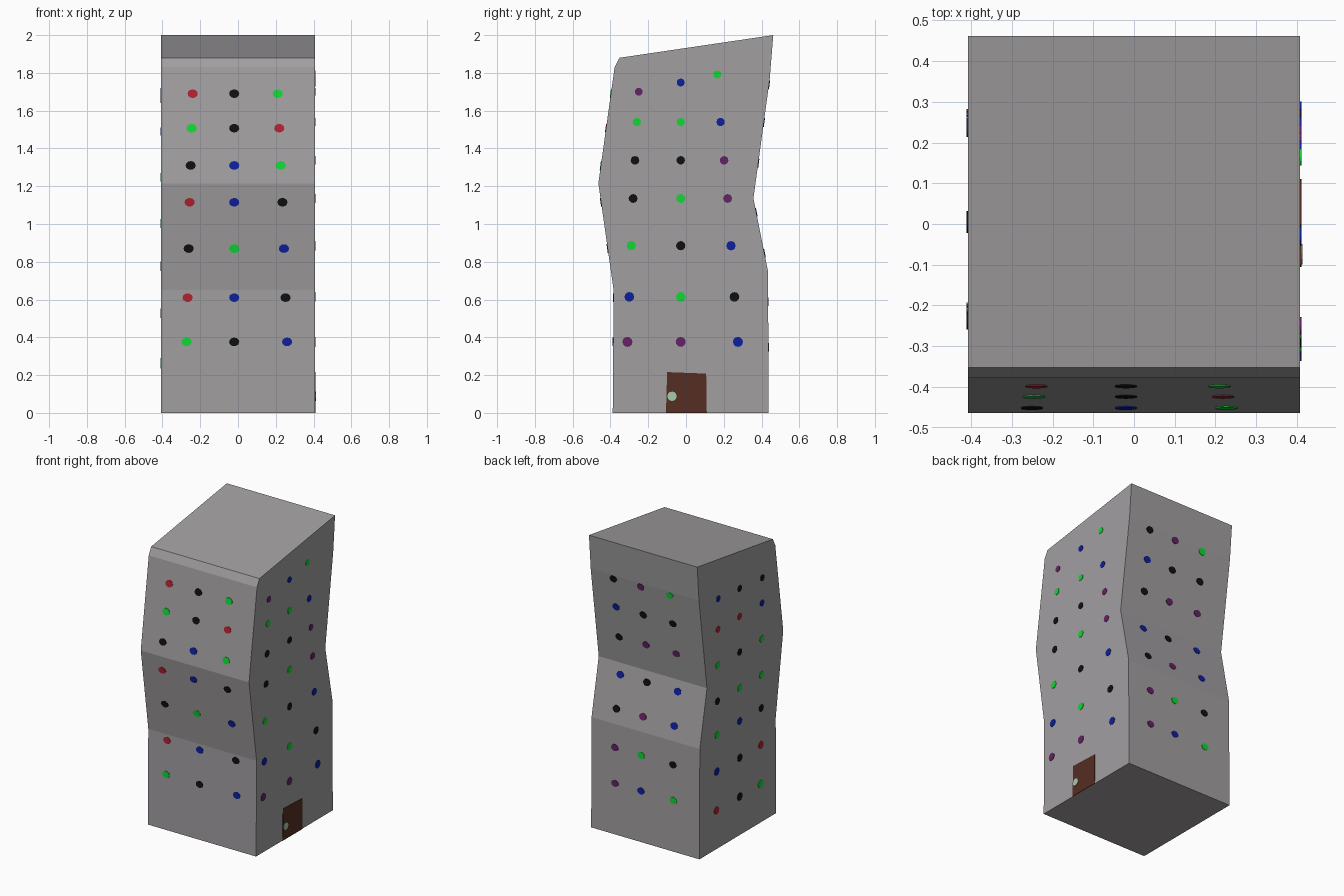
import bpy, bmesh, math

if "Cube" in bpy.data.objects:
    bpy.data.objects.remove(bpy.data.objects["Cube"])

HALF = 0.408  # half width in x


def material(name, rgb):
    m = bpy.data.materials.new(name)
    m.diffuse_color = (*rgb, 1)
    m.use_nodes = True
    m.node_tree.nodes["Principled BSDF"].inputs["Base Color"].default_value = m.diffuse_color
    return m


MATS = {
    "W": material("wall_grey", (0.36, 0.345, 0.355)),
    "D": material("door_brown", (0.09, 0.026, 0.016)),
    "H": material("pale_green", (0.38, 0.6, 0.42)),
    "K": material("black", (0.005, 0.005, 0.005)),
    "G": material("green", (0.005, 0.68, 0.035)),
    "B": material("blue", (0.004, 0.014, 0.34)),
    "R": material("red", (0.45, 0.015, 0.03)),
    "P": material("purple", (0.13, 0.015, 0.13)),
}

# Side profile (y, z): leaning, creased front and back walls
FRONT = [(-0.388, 0), (-0.383, 0.65), (-0.464, 1.215), (-0.378, 1.83), (-0.352, 1.88)]
BACK = [(0.438, 0), (0.434, 0.75), (0.357, 1.135), (0.443, 1.765), (0.462, 2.0)]


def depth(line, z):
    """y of a wall at height z."""
    for (y0, z0), (y1, z1) in zip(line, line[1:]):
        if z <= z1:
            return y0 + (y1 - y0) * (z - z0) / (z1 - z0)
    return line[-1][0]


# Each wall maps (along, height, distance out) to a 3D point
WALLS = {
    "front": lambda u, z, d: (u, depth(FRONT, z) - d, z),
    "back": lambda u, z, d: (u, depth(BACK, z) + d, z),
    "right": lambda u, z, d: (HALF + d, u, z),
    "left": lambda u, z, d: (-HALF - d, u, z),
}


def finish(name, bm, keys):
    bmesh.ops.recalc_face_normals(bm, faces=bm.faces[:])
    me = bpy.data.meshes.new(name)
    bm.to_mesh(me)
    bm.free()
    for k in keys:
        me.materials.append(MATS[k])
    ob = bpy.data.objects.new(name, me)
    bpy.context.collection.objects.link(ob)


def add_plate(bm, place, ring, out, index=0):
    """Thin plate lying on a wall, following its slope."""
    n = len(ring)
    low = [bm.verts.new(place(u, z, -0.001)) for u, z in ring]
    top = [bm.verts.new(place(u, z, out)) for u, z in ring]
    mu, mz = sum(p[0] for p in ring) / n, sum(p[1] for p in ring) / n
    mid_low, mid = bm.verts.new(place(mu, mz, -0.001)), bm.verts.new(place(mu, mz, out))
    for i in range(n):
        j = (i + 1) % n
        for vs in ((low[i], low[j], top[j], top[i]), (top[i], top[j], mid),
                   (low[j], low[i], mid_low)):
            bm.faces.new(vs).material_index = index


def oval(u, z, ru, rz, n=12):
    return [(u + ru * math.cos(math.tau * i / n), z + rz * math.sin(math.tau * i / n))
            for i in range(n)]


# Tower body: profile extruded along x
bm = bmesh.new()
face = bm.faces.new([bm.verts.new((-HALF, y, z)) for y, z in FRONT + BACK[::-1]])
ext = bmesh.ops.extrude_face_region(bm, geom=[face], use_keep_orig=True)
bmesh.ops.translate(bm, vec=(2 * HALF, 0, 0),
                    verts=[v for v in ext["geom"] if isinstance(v, bmesh.types.BMVert)])
finish("tower_body", bm, "W")

KEYS = "KGBRP"


def windows(wall, colours, rows, columns, tilt=0.0):
    """Seven rows of three dots; columns lean from bottom to top, the top row tilts."""
    bm = bmesh.new()
    for r, (z, row) in enumerate(zip(rows, colours.split())):
        for (bottom, top), key in zip(columns, row):
            u = bottom + (top - bottom) * (6 - r) / 6
            h = z + (tilt * u if r == 0 else 0)
            size = (0.027, 0.023) if wall in ("front", "back") else (0.028 - 0.004 * z,) * 2
            add_plate(bm, WALLS[wall], oval(u, h, *size), 0.003, KEYS.index(key))
    finish(wall + "_windows", bm, KEYS)


# Window dots: colours and row heights from the top row down
windows("front", "RKG GKR KBG RBK KGB RBK GKB",
        (1.69, 1.507, 1.31, 1.115, 0.87, 0.61, 0.376),
        ((-0.272, -0.24), (-0.02, -0.02), (0.26, 0.21)))
windows("right", "PBG GGB KKP KGP GKB BGK PPB",
        (1.755, 1.54, 1.337, 1.135, 0.885, 0.614, 0.376),
        ((-0.31, -0.25), (-0.028, -0.028), (0.275, 0.165)), 0.22)
windows("left", "BKK RRB GKG KGG GBK BKR RKG",
        (1.68, 1.49, 1.247, 1.003, 0.777, 0.527, 0.263),
        ((0.255, 0.235), (0.005, 0.005), (-0.22, -0.238)), 0.08)
windows("back", "KPG BKK KPP BKB KPB PGK PBG",
        (1.738, 1.537, 1.322, 1.062, 0.845, 0.589, 0.347),
        ((0.23, 0.24), (0.034, 0.034), (-0.21, -0.185)))

# Door and its handle on the right wall
bm = bmesh.new()
add_plate(bm, WALLS["right"], [(-0.106, 0), (0.11, 0), (0.107, 0.208), (-0.1, 0.216)], 0.003)
finish("door", bm, "D")
bm = bmesh.new()
add_plate(bm, WALLS["right"], oval(-0.074, 0.088, 0.025, 0.025), 0.006)
finish("door_handle", bm, "H")
